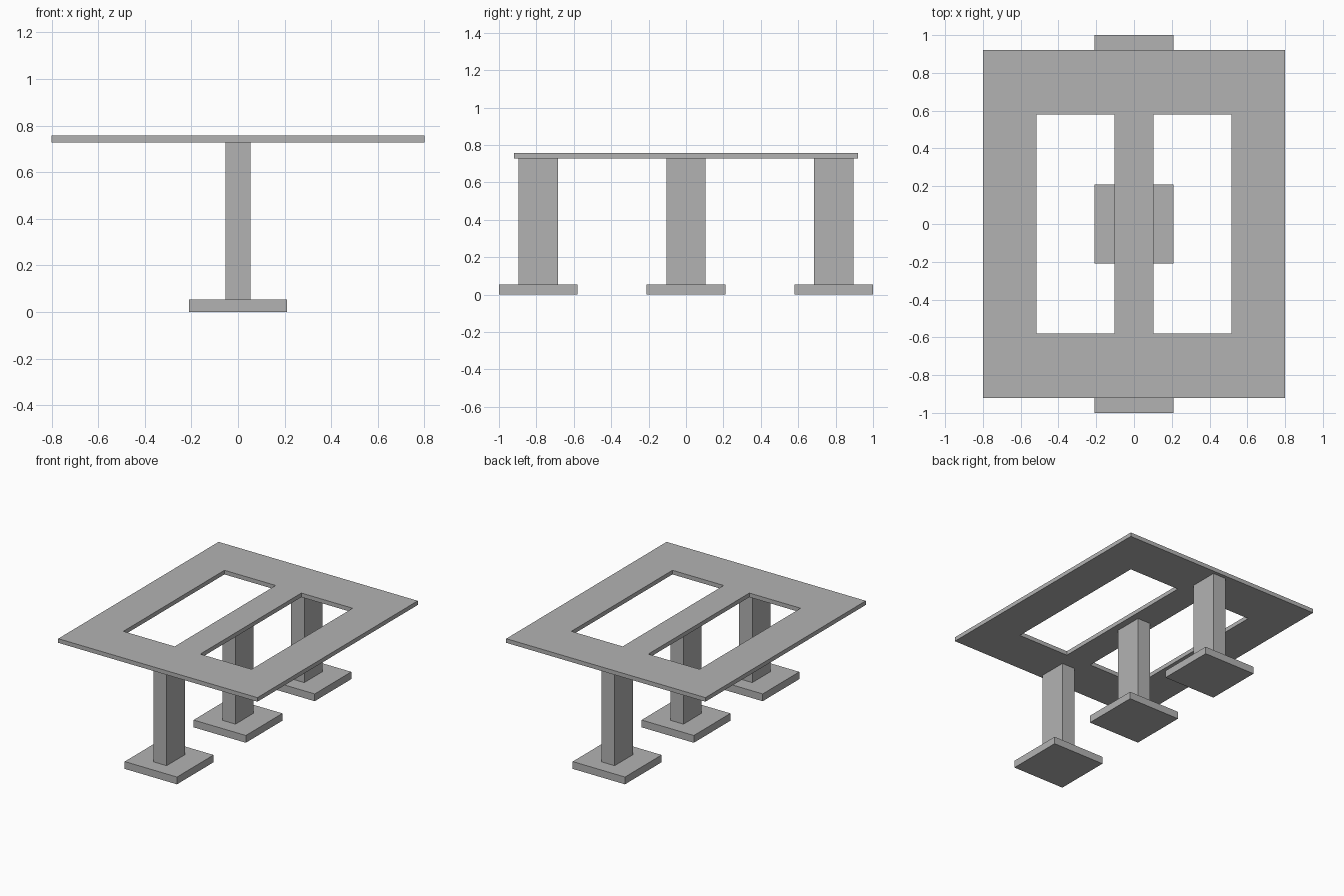
import bpy
import bmesh

cube = bpy.data.objects.get("Cube")
if cube:
    bpy.data.objects.remove(cube, do_unlink=True)

grey = bpy.data.materials.new("plain grey")
grey.use_nodes = True
grey.diffuse_color = (0.45, 0.45, 0.45, 1)
grey.node_tree.nodes["Principled BSDF"].inputs["Base Color"].default_value = grey.diffuse_color

BASE_TOP, SLAB_BOTTOM, SLAB_TOP = 0.053, 0.727, 0.757
SPACING = 0.79


def add_object(name, bm):
    bmesh.ops.recalc_face_normals(bm, faces=bm.faces)
    mesh = bpy.data.meshes.new(name)
    bm.to_mesh(mesh)
    bm.free()
    mesh.materials.append(grey)
    obj = bpy.data.objects.new(name, mesh)
    bpy.context.collection.objects.link(obj)
    return obj


def add_box(name, width, depth, y, z0, z1):
    bm = bmesh.new()
    bmesh.ops.create_cube(bm, size=1)
    bmesh.ops.scale(bm, vec=(width, depth, z1 - z0), verts=bm.verts)
    bmesh.ops.translate(bm, vec=(0, y, (z0 + z1) / 2), verts=bm.verts)
    return add_object(name, bm)


# Table top: a slab with two long openings either side of a central bar
xs = (-0.8, -0.515, -0.103, 0.103, 0.515, 0.8)
ys = (-0.92, -0.58, 0.58, 0.92)
bm = bmesh.new()
grid = [[bm.verts.new((x, y, SLAB_BOTTOM)) for y in ys] for x in xs]
for i in range(len(xs) - 1):
    for j in range(len(ys) - 1):
        if j == 1 and i in (1, 3):
            continue
        bm.faces.new((grid[i][j], grid[i + 1][j], grid[i + 1][j + 1], grid[i][j + 1]))
extruded = bmesh.ops.extrude_face_region(bm, geom=bm.faces[:], use_keep_orig=True)
top_verts = [g for g in extruded["geom"] if isinstance(g, bmesh.types.BMVert)]
bmesh.ops.translate(bm, vec=(0, 0, SLAB_TOP - SLAB_BOTTOM), verts=top_verts)
add_object("table_top", bm)

# Three posts, each on a square foot
for label, y in (("front", -SPACING), ("middle", 0), ("back", SPACING)):
    add_box(label + "_post", 0.106, 0.21, y, BASE_TOP, SLAB_BOTTOM)
    add_box(label + "_foot", 0.42, 0.42, y, 0, BASE_TOP)
